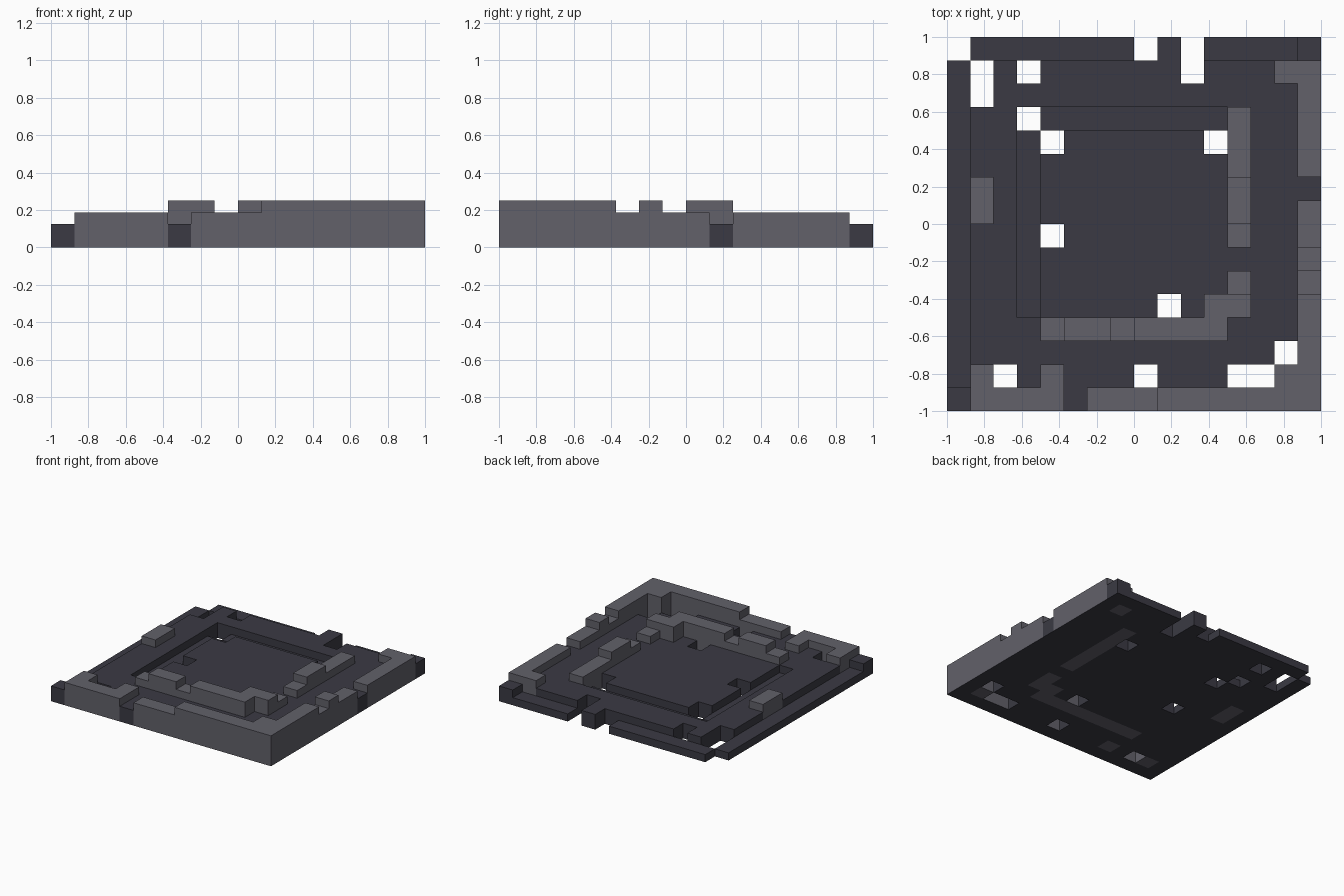
import bpy
import bmesh

CELLS = 16          # tiles along each side
TILE = 2 / CELLS    # tile width
STEP = TILE / 2     # height of one level

default_cube = bpy.data.objects.get("Cube")
if default_cube:
    bpy.data.objects.remove(default_cube, do_unlink=True)


def make_material(name, color):
    material = bpy.data.materials.new(name)
    material.use_nodes = True
    material.diffuse_color = color
    material.node_tree.nodes["Principled BSDF"].inputs["Base Color"].default_value = color
    return material


dark_stone = make_material("dark stone", (0.043, 0.042, 0.057, 1))
light_stone = make_material("light stone", (0.122, 0.120, 0.144, 1))

tiles = {}  # (column, row) -> (part name, level)


def lay(part, level, column, row, width=1, depth=1):
    """Cover a rectangle of tiles with one part at one level."""
    for i in range(column, column + width):
        for j in range(row, row + depth):
            tiles[i, j] = (part, level)


# Floor slab with the sunken channels along the left and back
lay("floor", 2, 0, 0, CELLS, CELLS)
lay("outer_channel", 1, 0, 1, depth=14)
lay("outer_channel", 1, 1, 15, width=14)
lay("floor", 2, 9, 15)
lay("inner_channel", 1, 3, 4, depth=8)
lay("inner_channel", 1, 4, 12, width=8)

# Raised front rim and its inward teeth
lay("front_rim", 3, 1, 0, width=4)
lay("front_rim", 3, 6, 0, width=3)
lay("front_rim", 4, 9, 0, width=6)
for column, level in ((1, 3), (4, 3), (14, 4)):
    lay("front_rim", level, column, 1)

# Raised side rim with its battered top
lay("side_rim", 4, 15, 0, depth=5)
lay("side_rim", 3, 15, 5)
lay("side_rim", 4, 15, 6)
lay("side_rim", 3, 15, 7, depth=2)
lay("side_rim", 3, 15, 10, depth=5)
lay("side_rim", 3, 14, 14)

# Inner raised border
lay("inner_border", 3, 4, 3)
lay("inner_border", 4, 5, 3, width=2)
lay("inner_border", 3, 7, 3)
lay("inner_border", 4, 8, 3, width=4)
lay("inner_border", 4, 11, 4, width=2)
lay("inner_border", 3, 12, 5)
lay("inner_border", 3, 12, 7)
lay("inner_border", 4, 12, 8, depth=2)
lay("inner_border", 3, 12, 10, depth=3)

# Loose block by the outer channel
lay("loose_block", 3, 1, 8, depth=2)

# Missing tiles, open right through
for hole in ((0, 15), (1, 13), (1, 14), (3, 14), (8, 15), (10, 14), (10, 15),
             (3, 12), (4, 11), (11, 11), (4, 7), (9, 4), (14, 2),
             (12, 1), (13, 1), (8, 1), (2, 1)):
    tiles.pop(hole)


def build_part(name, material):
    """Make tops, undersides and only the exposed walls of a part's tiles."""
    bm = bmesh.new()

    def quad(points, slot=0):
        corners = [bm.verts.new((x * TILE - 1, y * TILE - 1, z * STEP)) for x, y, z in points]
        bm.faces.new(corners).material_index = slot

    for (i, j), (part, top) in tiles.items():
        if part != name:
            continue
        ring = [(i, j), (i + 1, j), (i + 1, j + 1), (i, j + 1)]
        quad([(x, y, top) for x, y in ring])
        # The rim rests on dark stone, so its underside is dark
        on_edge = i in (0, CELLS - 1) or j in (0, CELLS - 1)
        quad([(x, y, 0) for x, y in reversed(ring)], int(on_edge))
        for side, (di, dj) in enumerate(((0, -1), (1, 0), (0, 1), (-1, 0))):
            low = tiles.get((i + di, j + dj), ("", 0))[1]
            if low < top:
                a, b = ring[side], ring[(side + 1) % 4]
                quad([(*a, low), (*b, low), (*b, top), (*a, top)])

    bmesh.ops.remove_doubles(bm, verts=bm.verts, dist=TILE / 100)
    mesh = bpy.data.meshes.new(name)
    bm.to_mesh(mesh)
    bm.free()
    mesh.materials.append(material)
    mesh.materials.append(dark_stone)
    bpy.context.collection.objects.link(bpy.data.objects.new(name, mesh))


for part in ("floor", "outer_channel", "inner_channel"):
    build_part(part, dark_stone)
for part in ("front_rim", "side_rim", "inner_border", "loose_block"):
    build_part(part, light_stone)
